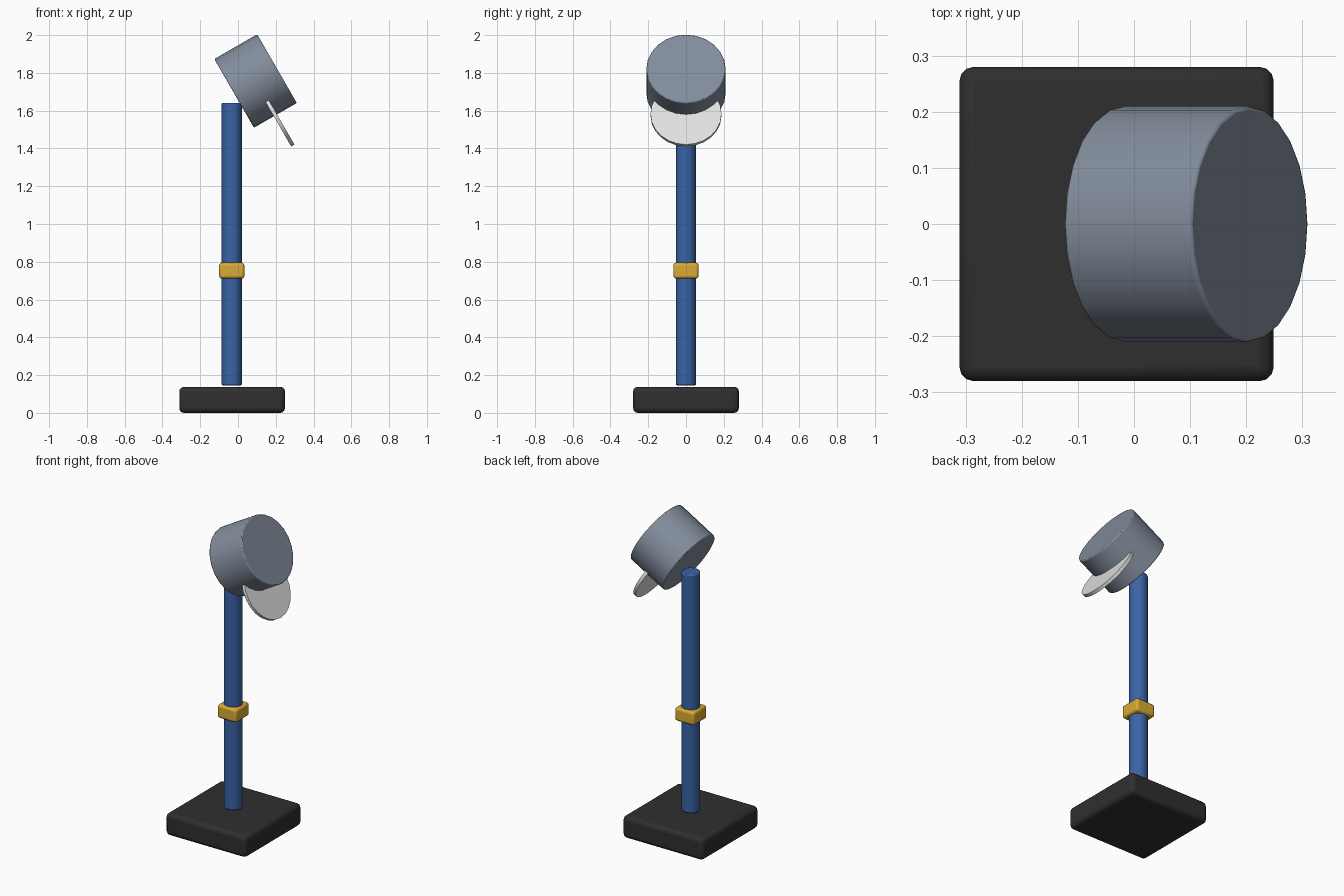
import bpy, math
from mathutils import Matrix, Vector

if "Cube" in bpy.data.objects:
    bpy.data.objects.remove(bpy.data.objects["Cube"])

def material(name, rgb):
    m = bpy.data.materials.new(name)
    m.diffuse_color = (*rgb, 1)
    m.use_nodes = True
    m.node_tree.nodes["Principled BSDF"].inputs["Base Color"].default_value = m.diffuse_color
    return m

black = material("black", (0.028, 0.028, 0.028))
blue = material("blue", (0.042, 0.125, 0.38))
yellow = material("yellow", (0.70, 0.41, 0.035))
grey = material("blue_grey", (0.225, 0.265, 0.33))
white = material("off_white", (0.75, 0.75, 0.75))

def finish(name, mat, bevel, segments):
    o = bpy.context.object
    o.name = name
    o.data.materials.append(mat)
    if bevel:
        b = o.modifiers.new("bevel", 'BEVEL')
        b.width, b.segments, b.limit_method = bevel, segments, 'ANGLE'
        b.angle_limit = math.radians(40)
    bpy.ops.object.shade_smooth_by_angle(angle=math.radians(40))
    return o

def box(name, mat, size, loc, bevel):
    bpy.ops.mesh.primitive_cube_add(size=1, location=loc)
    bpy.context.object.data.transform(Matrix.Diagonal((*size, 1)))
    return finish(name, mat, bevel, 3)

def cylinder(name, mat, radius, depth, loc, sides, bevel=0, tilt=0):
    bpy.ops.mesh.primitive_cylinder_add(vertices=sides, radius=radius, depth=depth,
                                        location=loc, rotation=(0, tilt, 0))
    return finish(name, mat, bevel, 2)

X = -0.031  # centre line of the stand

# Stand: base, pole and clamp collar
box("base", black, (0.56, 0.56, 0.138), (X, 0, 0.069), 0.025)
cylinder("pole", blue, 0.054, 1.495, (X - 0.002, 0, 0.8935), 16, 0.006)
box("collar", yellow, (0.134, 0.134, 0.084), (X - 0.002, 0, 0.753), 0.015)

# Tilted drum head, axis raised 30 degrees above +x
tilt = math.radians(60)
head = Vector((0.093, 0, 1.757))
down = Vector((math.cos(tilt), 0, -math.sin(tilt)))
cylinder("head", grey, 0.21, 0.262, head, 24, 0.006, tilt)

# Thin round plate hanging out of the head's underside
cylinder("round_plate", white, 0.188, 0.02, head + down * 0.206, 24, 0, tilt)
